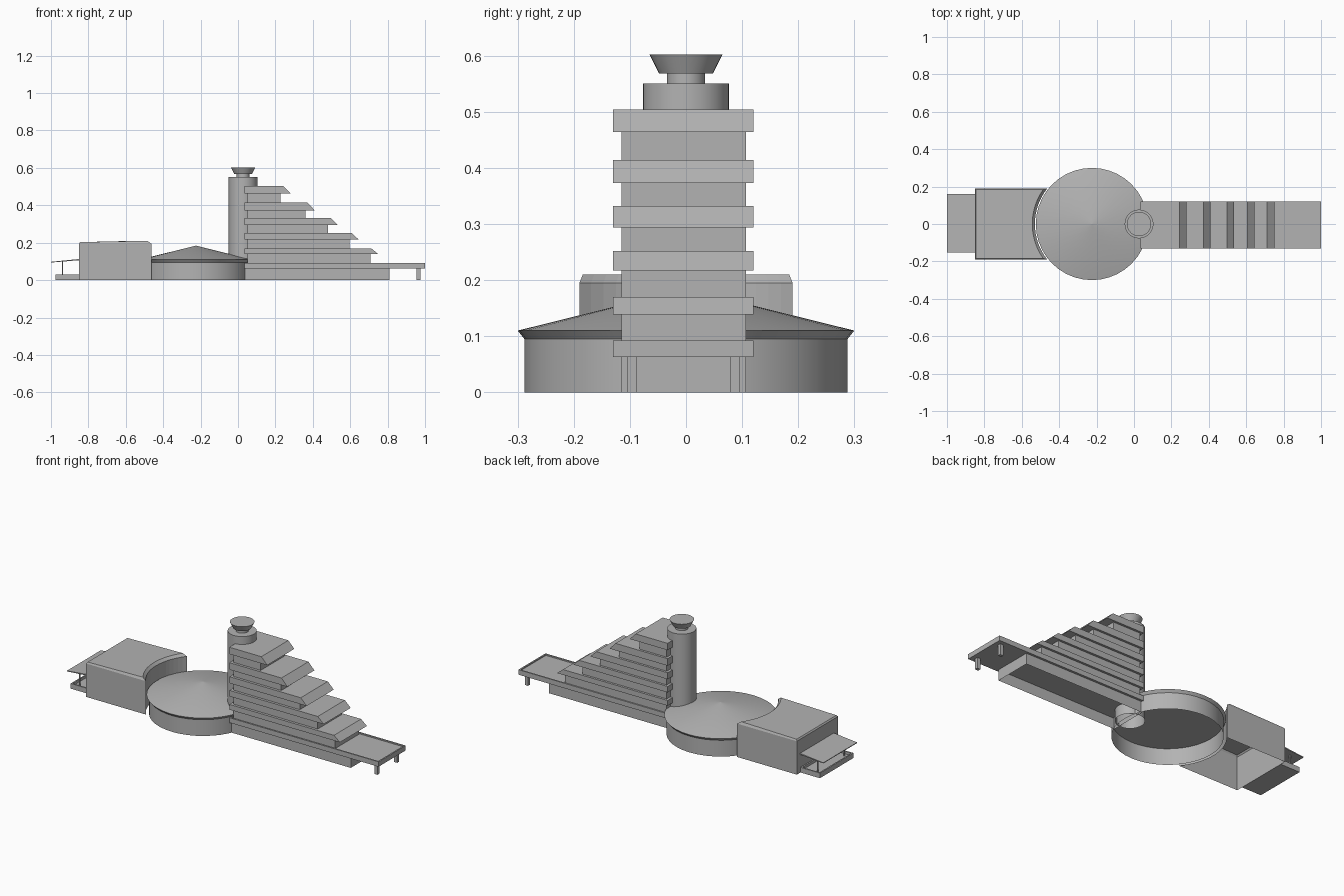
import bpy, bmesh, math

if "Cube" in bpy.data.objects:
    bpy.data.objects.remove(bpy.data.objects["Cube"])

grey = bpy.data.materials.new("concrete_grey")
grey.use_nodes = True
colour = (0.45, 0.45, 0.45, 1)
grey.diffuse_color = colour
grey.node_tree.nodes["Principled BSDF"].inputs["Base Color"].default_value = colour


def finish(name, bm, smooth=False):
    bmesh.ops.recalc_face_normals(bm, faces=bm.faces)
    mesh = bpy.data.meshes.new(name)
    bm.to_mesh(mesh)
    bm.free()
    ob = bpy.data.objects.new(name, mesh)
    mesh.materials.append(grey)
    bpy.context.collection.objects.link(ob)
    if smooth:
        bpy.ops.object.select_all(action="DESELECT")
        ob.select_set(True)
        bpy.context.view_layer.objects.active = ob
        bpy.ops.object.shade_smooth_by_angle(angle=math.radians(20))
    return ob


def loft(name, loops, bottom=True, top=True, smooth=False):
    """Skin between matching closed loops of points, with optional caps."""
    bm = bmesh.new()
    rings = [[bm.verts.new(p) for p in loop] for loop in loops]
    n = len(rings[0])
    for a, b in zip(rings, rings[1:]):
        for i in range(n):
            j = (i + 1) % n
            bm.faces.new((a[i], a[j], b[j], b[i]))
    if bottom:
        bm.faces.new(rings[0][::-1])
    if top:
        bm.faces.new(rings[-1])
    return finish(name, bm, smooth)


def rect(x0, x1, y0, y1, z):
    return [(x0, y0, z), (x1, y0, z), (x1, y1, z), (x0, y1, z)]


def box(name, x0, x1, y0, y1, z0, z1, bottom=True):
    return loft(name, [rect(x0, x1, y0, y1, z0), rect(x0, x1, y0, y1, z1)], bottom)


def tray(name, x0, x1, y0, y1, z0, z1, floor, t):
    """Slab with a raised rim around a sunken floor."""
    inner = (x0 + t, x1 - t, y0 + t, y1 - t)
    return loft(name, [rect(x0, x1, y0, y1, z0), rect(x0, x1, y0, y1, z1),
                       rect(*inner, z1), rect(*inner, floor)])


def turned(name, cx, profile, n, bottom=True):
    loops = [[(cx + r * math.cos(2 * math.pi * i / n), r * math.sin(2 * math.pi * i / n), z)
              for i in range(n)] for r, z in profile]
    return loft(name, loops, bottom, True, True)


# Stepped wing: projecting slabs with slanted ends over recessed storeys
Y0, Y1 = -0.13, 0.12
W0, W1 = -0.115, 0.107
slabs = [(0.139, 0.170, 0.75), (0.217, 0.252, 0.645), (0.294, 0.332, 0.535),
         (0.373, 0.414, 0.41), (0.464, 0.504, 0.28)]
wall_ends = [0.708, 0.596, 0.48, 0.36, 0.227]
below = 0.085
for i, ((z0, z1, end), wall_end) in enumerate(zip(slabs, wall_ends), 1):
    loft(f"terrace_slab_{i}", [rect(0.035, end, Y0, Y1, z0),
                               rect(0.035, end - 0.038, Y0, Y1, z1)])
    box(f"storey_wall_{i}", 0.05, wall_end, W0, W1, below, z0)
    below = z1
box("ground_storey", 0.035, 0.81, W0, W1, 0, 0.063, bottom=False)
tray("entrance_deck", 0.035, 1.0, Y0, Y1, 0.063, 0.092, 0.085, 0.008)
for side, y in (("right", -0.096), ("left", 0.087)):
    box(f"deck_post_{side}", 0.955, 0.975, y - 0.009, y + 0.009, 0, 0.064)

# Round tower with a flared cap
turned("tower", 0.027, [(0.077, 0), (0.077, 0.55)], 32, bottom=False)
turned("tower_neck", 0.027, [(0.034, 0.55), (0.034, 0.57)], 32)
turned("tower_cap", 0.027, [(0.048, 0.568), (0.065, 0.602)], 32)

# Round hall with a shallow conical roof, open underneath
CX = -0.225
turned("round_hall_wall", CX, [(0.288, 0), (0.288, 0.096)], 40, bottom=False)
turned("round_hall_roof", CX, [(0.288, 0.095), (0.30, 0.11), (0.001, 0.184)], 40)


# Block hall whose inner end curves around the round hall
def hall_loop(z, inset, back, rise=0):
    half, radius = 0.19 - inset, 0.305 + back
    a = math.asin(half / radius)
    arc = [(CX - radius * math.cos(a - 2 * a * i / 16), -radius * math.sin(a - 2 * a * i / 16), z)
           for i in range(17)]
    x0 = -0.85 + inset
    return arc + [(x0, half, z - rise), (x0, -half, z - rise)]


loft("block_hall", [hall_loop(0, 0, 0), hall_loop(0.195, 0, 0),
                    hall_loop(0.21, 0.006, 0.014, 0.007)], bottom=False)

# Side porch: rimmed base, thin posts and a sloping canopy
tray("porch_base", -0.976, -0.85, -0.152, 0.157, 0, 0.03, 0.015, 0.008)
for side, y in (("right", -0.12), ("left", 0.125)):
    box(f"porch_post_{side}", -0.942, -0.936, y - 0.003, y + 0.003, 0.015, 0.1)
bm = bmesh.new()
ends = [[bm.verts.new((x, y, z)) for x, z in ((-1, 0.094), (-0.85, 0.106), (-0.85, 0.113), (-1, 0.098))]
        for y in (-0.152, 0.16)]
bm.faces.new(ends[0])
bm.faces.new(ends[1])
for i in range(4):
    j = (i + 1) % 4
    bm.faces.new((ends[0][i], ends[0][j], ends[1][j], ends[1][i]))
finish("porch_canopy", bm)
